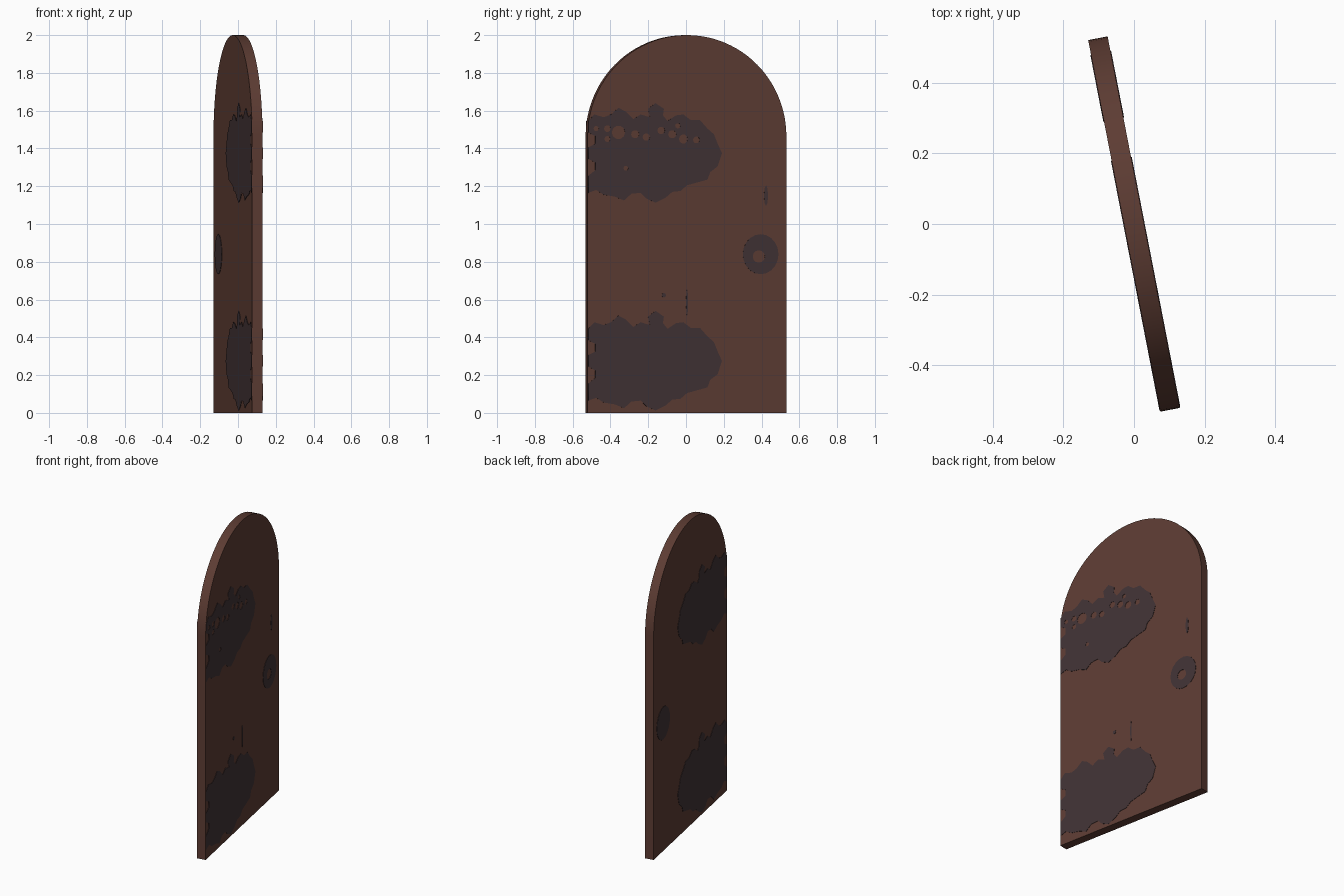
import bpy, bmesh, math
from mathutils import Matrix

if "Cube" in bpy.data.objects:
    bpy.data.objects.remove(bpy.data.objects["Cube"])

W, T = 0.536, 0.028            # half width and half thickness of the slab
SPRING = 2.0 - W               # height where the round arch starts
ANGLE = math.radians(11)       # the door stands slightly turned


def material(name, rgb):
    m = bpy.data.materials.new(name)
    m.diffuse_color = (*rgb, 1)
    m.use_nodes = True
    m.node_tree.nodes["Principled BSDF"].inputs["Base Color"].default_value = m.diffuse_color
    return m


WOOD = material("dark_red_brown_wood", (0.109, 0.045, 0.033))
IRON = material("dark_iron", (0.052, 0.032, 0.035))

# profile plane: X = door width, Y = height, Z = door thickness
TURN = Matrix.Rotation(ANGLE, 4, 'Z') @ Matrix(((0, 0, 1, 0), (1, 0, 0, 0), (0, 1, 0, 0), (0, 0, 0, 1)))


def plate(name, loops, mat, depth, offset=0.0):
    """Filled outlines (inner loops become holes) given a thickness of 2 * depth."""
    cu = bpy.data.curves.new(name, 'CURVE')
    cu.dimensions, cu.fill_mode, cu.extrude = '2D', 'BOTH', depth
    for pts in loops:
        s = cu.splines.new('POLY')
        s.points.add(len(pts) - 1)
        for p, (x, y) in zip(s.points, pts):
            p.co = (x, y, 0, 1)
        s.use_cyclic_u = True
    tmp = bpy.data.objects.new(name + "_outline", cu)
    bpy.context.collection.objects.link(tmp)
    dg = bpy.context.evaluated_depsgraph_get()
    me = bpy.data.meshes.new_from_object(tmp.evaluated_get(dg))
    bpy.data.objects.remove(tmp)
    bm = bmesh.new()
    bm.from_mesh(me)
    bmesh.ops.remove_doubles(bm, verts=bm.verts, dist=1e-5)
    bmesh.ops.translate(bm, verts=bm.verts, vec=(0, 0, offset))
    bmesh.ops.transform(bm, matrix=TURN, verts=bm.verts)
    bmesh.ops.recalc_face_normals(bm, faces=bm.faces)
    bm.to_mesh(me)
    bm.free()
    me.materials.clear()
    me.materials.append(mat)
    for f in me.polygons:
        f.material_index = 0
    ob = bpy.data.objects.new(name, me)
    bpy.context.collection.objects.link(ob)
    return ob


def ring(x, y, rx, ry, n=16):
    return [(x + rx * math.cos(2 * math.pi * i / n), y + ry * math.sin(2 * math.pi * i / n)) for i in range(n)]


# arched slab
arch = [(W * math.cos(math.pi * i / 48), SPRING + W * math.sin(math.pi * i / 48)) for i in range(49)]
slab = plate("door_slab", [[(-W, 0), (W, 0)] + arch], WOOD, T)
bpy.context.view_layer.objects.active = slab
slab.select_set(True)
bpy.ops.object.shade_smooth_by_angle(angle=math.radians(30))

# ragged hinge plate outline, heights relative to its tip
HINGE = [(-.533, .17), (-.50, .205), (-.45, .19), (-.41, .205), (-.37, .24), (-.33, .22), (-.29, .18),
         (-.25, .205), (-.20, .19), (-.21, .235), (-.17, .265), (-.125, .235), (-.13, .20), (-.105, .17),
         (-.06, .20), (-.02, .205), (.02, .175), (.07, .175), (.11, .13), (.145, .10), (.165, .05),
         (.188, 0), (.165, -.07), (.125, -.10), (.11, -.14), (0, -.17), (-.035, -.20), (-.08, -.205),
         (-.115, -.235), (-.17, -.262), (-.22, -.24), (-.25, -.21), (-.30, -.215), (-.34, -.25),
         (-.39, -.23), (-.45, -.22), (-.49, -.195), (-.533, -.21),
         (-.533, -.12), (-.495, -.09), (-.495, -.05), (-.533, -.03),
         (-.533, .03), (-.495, .05), (-.495, .09), (-.533, .11)]
# worn spots showing wood through the upper hinge: width, height, radius
SPOTS = [(-.37, .11, .036), (-.43, .13, .018), (-.43, .075, .016), (-.28, .10, .022), (-.22, .085, .020),
         (-.14, .12, .020), (-.08, .10, .022), (-.02, .075, .024), (.05, .07, .018), (-.05, .145, .014),
         (-.49, -.03 + .16, .014), (-.33, -.08, .013)]

for side, n in (("right", 1), ("left", -1)):
    off, d = n * (T + 0.001), 0.001
    for label, z in (("upper", 1.375), ("lower", 0.275)):
        loops = [[(x, z + y) for x, y in HINGE]]
        if label == "upper" and n > 0:
            loops += [ring(x, z + y, r, r, 10) for x, y, r in SPOTS]
        plate(f"{label}_hinge_{side}", loops, IRON, d, off)
    # ring handle: open on one face, solid disc on the other
    loops = [ring(.397, .84, .096, .106, 20)]
    if n > 0:
        loops.append(ring(.387, .828, .033, .033, 12))
    plate(f"handle_{side}", loops, IRON, d, off)
    # narrow dark cracks
    if n > 0:
        plate("plank_crack", [ring(.0, .585, .005, .075, 8)], IRON, d, off)
        plate("upper_crack", [ring(.426, 1.15, .011, .055, 8)], IRON, d, off)
        plate("small_knot", [ring(-.125, .623, .012, .012, 8)], IRON, d, off)
